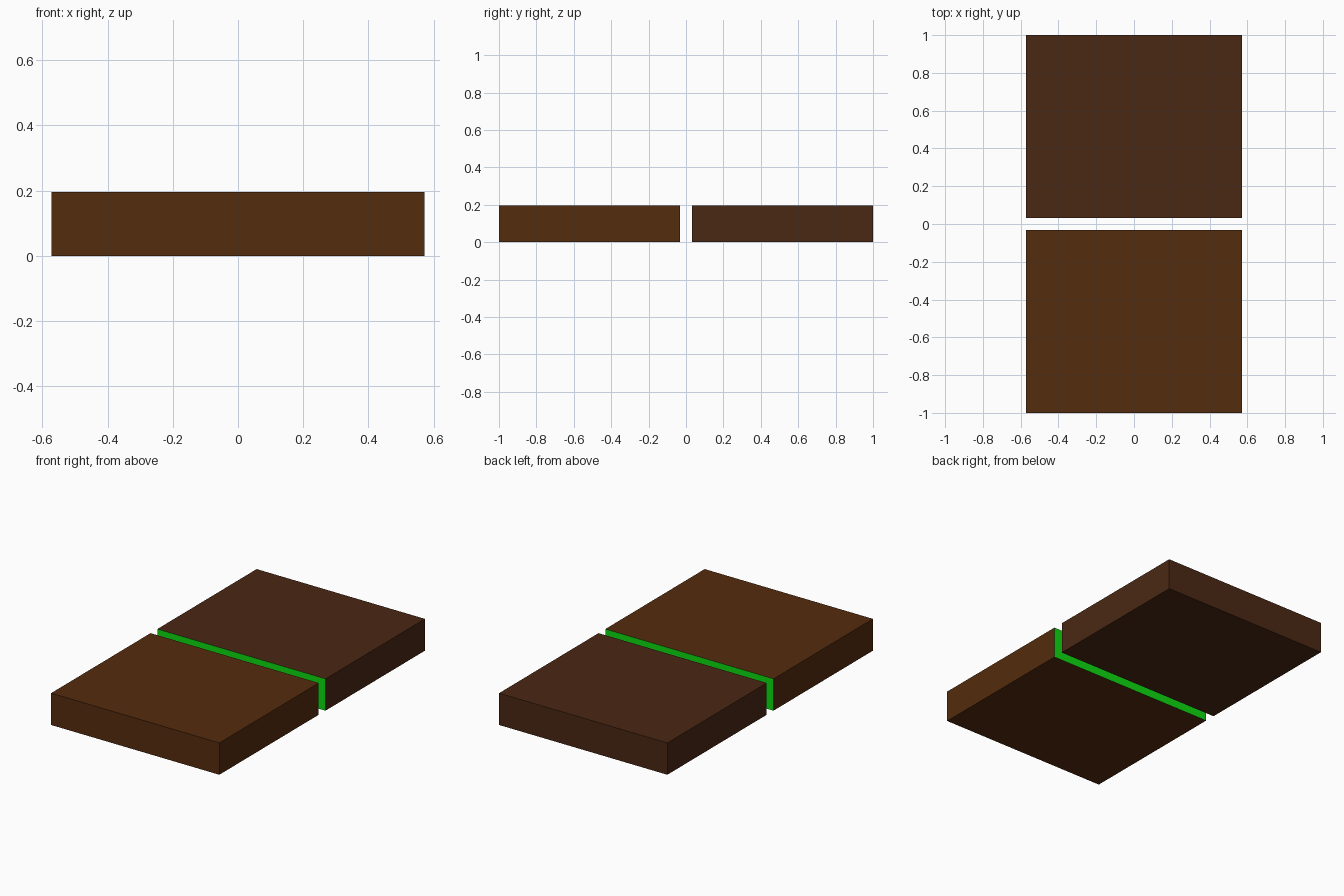
import bpy
import bmesh
from mathutils import Matrix

if "Cube" in bpy.data.objects:
    bpy.data.objects.remove(bpy.data.objects["Cube"])

WIDTH, HEIGHT = 1.146, 0.196
INNER, OUTER = 0.033, 1.0


def material(name, color):
    mat = bpy.data.materials.new(name)
    mat.diffuse_color = (*color, 1)
    mat.use_nodes = True
    mat.node_tree.nodes["Principled BSDF"].inputs["Base Color"].default_value = mat.diffuse_color
    return mat


green = material("green_inner_face", (0.004, 0.70, 0.005))


def slab(name, side, mat):
    """Box on one side of the gap (side = -1 front, +1 back)."""
    depth = OUTER - INNER
    bm = bmesh.new()
    bmesh.ops.create_cube(bm, size=1, matrix=Matrix.Diagonal((WIDTH, depth, HEIGHT, 1)))
    bm.normal_update()
    # The face toward the gap is green
    for face in bm.faces:
        face.material_index = 1 if face.normal.y * side < -0.9 else 0
    mesh = bpy.data.meshes.new(name)
    bm.to_mesh(mesh)
    bm.free()
    mesh.materials.append(mat)
    mesh.materials.append(green)
    obj = bpy.data.objects.new(name, mesh)
    obj.location = (0, side * (INNER + OUTER) / 2, HEIGHT / 2)
    bpy.context.collection.objects.link(obj)


# Two halves separated by a narrow gap
slab("front_half", -1, material("brown", (0.089, 0.025, 0.0044)))
slab("back_half", 1, material("dark_brown", (0.069, 0.021, 0.0068)))
